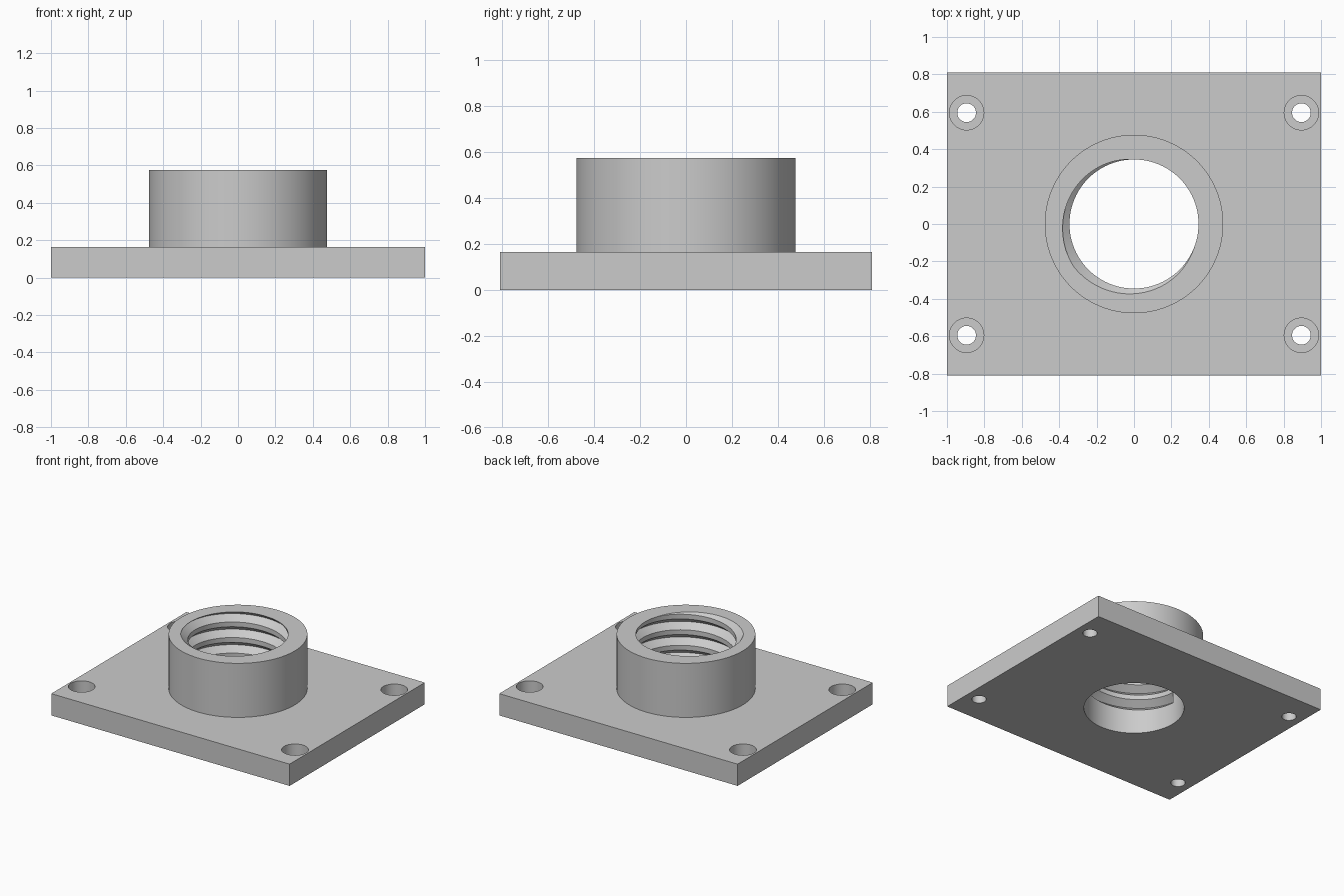
import bpy, bmesh, math

old = bpy.data.objects.get("Cube")
if old:
    bpy.data.objects.remove(old, do_unlink=True)

PLATE_X, PLATE_Y, PLATE_Z = 2.0, 1.62, 0.165
TOP, COLLAR_R, BORE_R = 0.575, 0.477, 0.345
PITCH, DEPTH, HALF = 0.118, 0.05, 0.041   # thread pitch, groove depth, half width
SEG = 96

grey = bpy.data.materials.new("plain grey")
grey.use_nodes = True
grey.diffuse_color = (0.6, 0.6, 0.6, 1)
grey.node_tree.nodes["Principled BSDF"].inputs["Base Color"].default_value = (0.6, 0.6, 0.6, 1)


def make_object(name, bm):
    bmesh.ops.recalc_face_normals(bm, faces=bm.faces)
    mesh = bpy.data.meshes.new(name)
    bm.to_mesh(mesh)
    bm.free()
    mesh.materials.append(grey)
    ob = bpy.data.objects.new(name, mesh)
    bpy.context.collection.objects.link(ob)
    return ob


def cylinder(name, r, z0, z1, x=0, y=0, seg=SEG):
    bm = bmesh.new()
    bmesh.ops.create_cone(bm, cap_ends=True, segments=seg, radius1=r, radius2=r, depth=z1 - z0)
    bmesh.ops.translate(bm, verts=bm.verts, vec=(x, y, (z0 + z1) / 2))
    return make_object(name, bm)


def activate(ob):
    bpy.ops.object.select_all(action='DESELECT')
    ob.select_set(True)
    bpy.context.view_layer.objects.active = ob


def cut(ob, cutter):
    cutter.hide_render = True
    mod = ob.modifiers.new("cut", 'BOOLEAN')
    mod.operation, mod.solver, mod.object = 'DIFFERENCE', 'EXACT', cutter
    activate(ob)
    bpy.ops.object.modifier_apply(modifier=mod.name)
    bpy.data.objects.remove(cutter, do_unlink=True)


# Helical V-shaped cutter for the internal thread, running out through the top
def thread_cutter():
    bm = bmesh.new()
    inner = BORE_R - 0.012
    half = HALF * (DEPTH + 0.012) / DEPTH
    start, end = -3.1, 1.0
    steps = round((end - start) * SEG)
    rings = []
    for i in range(steps + 1):
        turn = start + (end - start) * i / steps
        a = math.radians(215) + turn * math.tau
        z = TOP + PITCH * turn
        profile = [(inner, -half), (BORE_R + DEPTH, 0), (inner, half)]
        rings.append([bm.verts.new((r * math.cos(a), r * math.sin(a), z + dz))
                      for r, dz in profile])
    for lo, hi in zip(rings, rings[1:]):
        for k in range(3):
            n = (k + 1) % 3
            bm.faces.new((lo[k], lo[n], hi[n], hi[k]))
    bm.faces.new(rings[0])
    bm.faces.new(rings[-1])
    return make_object("thread_cutter", bm)


# Base plate with bore and four counterbored screw holes
bm = bmesh.new()
bmesh.ops.create_cube(bm, size=1)
bmesh.ops.scale(bm, verts=bm.verts, vec=(PLATE_X, PLATE_Y, PLATE_Z))
bmesh.ops.translate(bm, verts=bm.verts, vec=(0, 0, PLATE_Z / 2))
plate = make_object("base_plate", bm)
cut(plate, cylinder("bore_cutter", BORE_R, -0.1, 0.3))
for sx in (-1, 1):
    for sy in (-1, 1):
        x, y = sx * 0.895, sy * 0.595
        cut(plate, cylinder("screw_cutter", 0.05, -0.1, 0.3, x, y, 48))
        cut(plate, cylinder("head_cutter", 0.092, 0.07, 0.3, x, y, 48))

# Threaded collar
collar = cylinder("threaded_collar", COLLAR_R, PLATE_Z, TOP)
cut(collar, cylinder("bore_cutter", BORE_R, 0, 0.8))
cut(collar, thread_cutter())

for ob in (plate, collar):
    activate(ob)
    bpy.ops.object.shade_smooth_by_angle(angle=math.radians(30))
